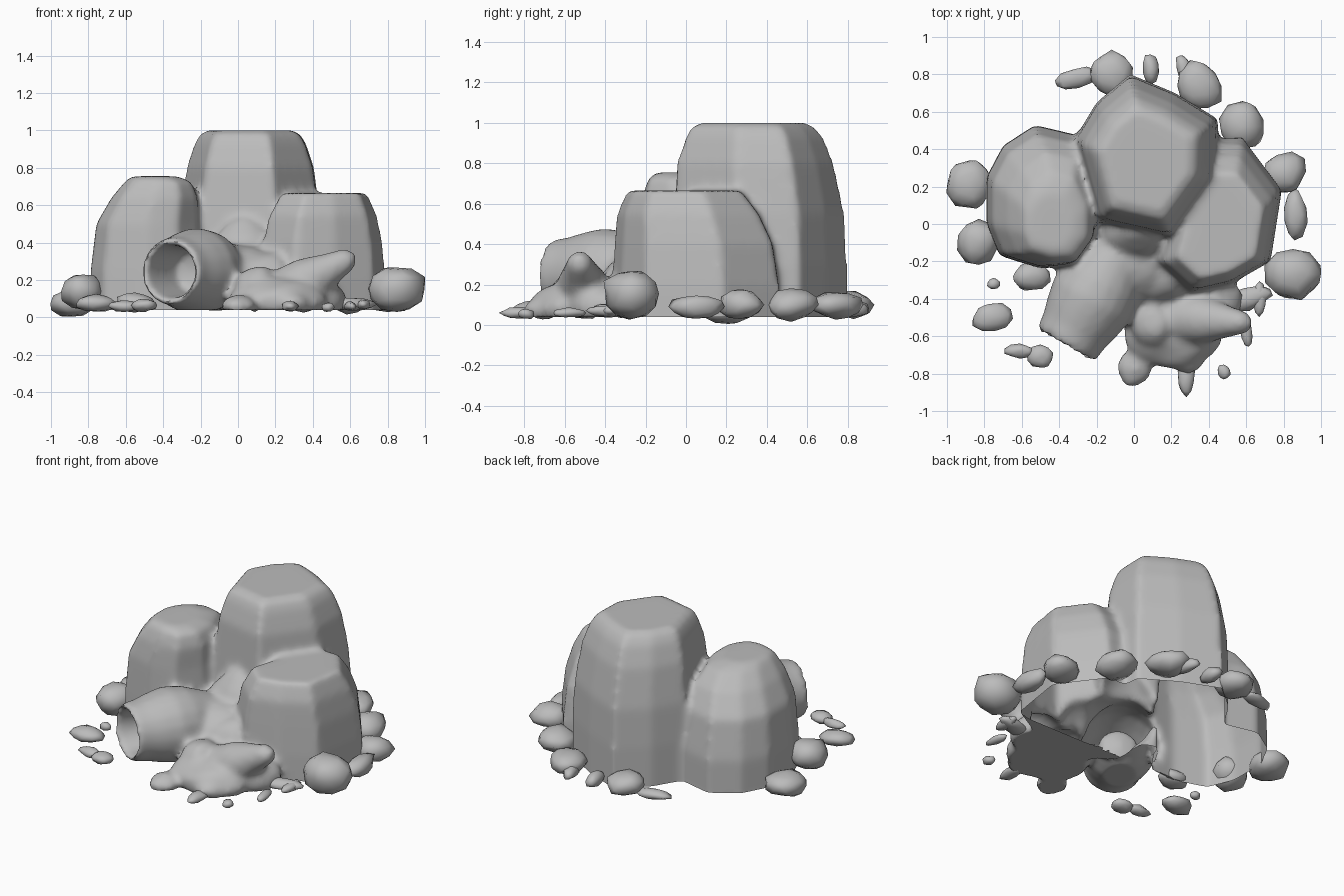
import bpy, bmesh, math, random
from mathutils import Vector, Matrix, noise

random.seed(4)
cube = bpy.data.objects.get("Cube")
if cube:
    bpy.data.objects.remove(cube, do_unlink=True)

stone = bpy.data.materials.new("grey_stone")
stone.use_nodes = True
COLOUR = (0.5, 0.5, 0.5, 1)
stone.diffuse_color = COLOUR
stone.node_tree.nodes["Principled BSDF"].inputs["Base Color"].default_value = COLOUR
FLOOR = 0.04


def make_object(name, bm):
    bmesh.ops.recalc_face_normals(bm, faces=bm.faces)
    mesh = bpy.data.meshes.new(name)
    bm.to_mesh(mesh)
    bm.free()
    mesh.materials.append(stone)
    obj = bpy.data.objects.new(name, mesh)
    bpy.context.collection.objects.link(obj)
    return obj


def activate(obj):
    bpy.ops.object.select_all(action='DESELECT')
    obj.select_set(True)
    bpy.context.view_layer.objects.active = obj


def skin(bm, rings):
    """Closed skin through rings of points."""
    loops = [[bm.verts.new(p) for p in ring] for ring in rings]
    n = len(loops[0])
    for a, b in zip(loops, loops[1:]):
        for i in range(n):
            j = (i + 1) % n
            bm.faces.new((a[i], a[j], b[j], b[i]))
    bm.faces.new(loops[0])
    bm.faces.new(loops[-1])


def boulder(bm, centre, outline, levels):
    """Faceted column: the outline scaled and shifted at each height."""
    cx, cy = centre
    skin(bm, [[(cx + (x - cx) * s + dx, cy + (y - cy) * s + dy, z) for x, y in outline]
              for z, s, dx, dy in levels])


def tube(bm, start, direction, profile, sides=18):
    """Round body along a slanted axis from (distance, radius) pairs."""
    start, axis = Vector(start), Vector(direction).normalized()
    u = axis.cross(Vector((0, 0, 1))).normalized()
    v = u.cross(axis)
    skin(bm, [[start + axis * t + (u * math.cos(a) + v * math.sin(a)) * r
               for a in (math.tau * i / sides for i in range(sides))]
              for t, r in profile])


def lump(bm, centre, radii, rough=0.0, detail=3):
    """Rounded stone with optional soft irregularity."""
    verts = bmesh.ops.create_icosphere(bm, subdivisions=detail, radius=1)["verts"]
    seed = Vector((random.random(), random.random(), random.random())) * 20
    for v in verts:
        p = v.co * (1 + rough * noise.noise(v.co * 1.3 + seed))
        v.co = Vector(centre) + Vector([c * r for c, r in zip(p, radii)])


bm = bmesh.new()
# Tall back boulder
boulder(bm, (0.06, 0.4),
        [(-.32, .45), (-.2, .65), (-.02, .8), (.22, .7), (.45, .56), (.44, .25),
         (.2, -.08), (-.2, .01)],
        [(-.1, 1, 0, 0), (.3, 1, 0, 0), (.55, .97, 0, 0), (.8, .89, 0, -.02),
         (.93, .78, 0, -.03), (.98, .7, 0, -.04), (1.0, .6, 0, -.04)])
# Boulder on the left side (+x)
boulder(bm, (0.48, 0.06),
        [(.11, -.2), (.3, -.37), (.52, -.32), (.73, -.2), (.79, .18), (.58, .46), (.3, .45)],
        [(-.1, 1, 0, 0), (.2, 1, 0, 0), (.4, .95, 0, -.01), (.55, .85, 0, -.04),
         (.665, .68, 0, -.06)])
# Boulder on the right side (-x)
boulder(bm, (-0.5, 0.14),
        [(-.79, 0), (-.79, .25), (-.7, .42), (-.53, .53), (-.32, .48), (-.2, .2),
         (-.2, -.05), (-.32, -.22), (-.5, -.24), (-.72, -.17)],
        [(-.1, 1, 0, 0), (.25, .99, 0, 0), (.5, .92, .01, -.02), (.64, .78, .05, -.06),
         (.725, .6, .07, -.1), (.755, .42, .05, -.13)])
# Hollow rock with a round mouth
tube(bm, (-.36, -.64, .245), (.5, .87, 0),
     [(.3, .02), (.27, .12), (.1, .135), (0, .145), (-.02, .165), (0, .18), (.08, .19),
      (.17, .215), (.27, .235), (.38, .22), (.5, .175), (.62, .13), (.72, .05)])
# Low front rock and the saddle joining it to the boulders
for centre, radii in [((.2, -.55, .09), (.27, .23, .13)), ((.1, -.53, .15), (.12, .13, .13)),
                      ((.14, -.26, .15), (.17, .19, .2)), ((0, -.77, .06), (.09, .1, .06)),
                      ((.02, -.2, .19), (.16, .22, .21)), ((.38, -.42, .09), (.2, .16, .13)),
                      ((.04, -.05, .25), (.22, .13, .28)), ((.28, -.7, .07), (.1, .1, .07))]:
    lump(bm, centre, radii, 0.15)
tube(bm, (.2, -.5, .1), (.42, -.03, .23), [(0, .14), (.2, .13), (.35, .085), (.45, .06), (.49, .02)])

# Fuse, soften, then flatten the base and open it behind the front rocks
cluster = make_object("boulder_cluster", bm)
activate(cluster)
remesh = cluster.modifiers.new("fuse", 'REMESH')
remesh.mode = 'VOXEL'
remesh.voxel_size = 0.02
soften = cluster.modifiers.new("soften", 'SMOOTH')
soften.factor = 0.5
soften.iterations = 9
for name in ("fuse", "soften"):
    bpy.ops.object.modifier_apply(modifier=name)
bm = bmesh.new()
bm.from_mesh(cluster.data)
for v in bm.verts:
    v.co.z = max(v.co.z, FLOOR)
bmesh.ops.remove_doubles(bm, verts=bm.verts, dist=0.001)
base = [f for f in bm.faces if all(v.co.z <= FLOOR + 1e-5 for v in f.verts)]
opening = [f for f in base if f.calc_center_median().y > -0.22]
bmesh.ops.delete(bm, geom=opening, context='FACES')
bm.to_mesh(cluster.data)
bm.free()
cluster.data.materials.clear()
cluster.data.materials.append(stone)
bpy.ops.object.shade_smooth_by_angle(angle=math.radians(50))

# Loose stones: x, y, z, radii and turn in degrees
STONES = [
    (.85, -.27, .155, .15, .145, .125, 0), (.8, .27, .1, .13, .11, .075, 20),
    (.86, .05, .09, .065, .13, .06, 0), (.58, .52, .1, .12, .13, .075, 0),
    (.35, .74, .1, .12, .13, .07, 20), (.27, .82, .08, .04, .09, .04, 15),
    (.09, .83, .08, .045, .08, .045, 0),
    (-.12, .8, .1, .12, .12, .07, 0), (-.31, .78, .07, .11, .05, .03, 15),
    (-.88, .21, .075, .12, .13, .075, 0), (-.83, -.1, .14, .11, .12, .1, 0),
    (-.55, -.28, .08, .1, .08, .05, 0), (-.75, -.32, .06, .035, .03, .025, 0),
    (-.76, -.5, .075, .11, .08, .045, 10), (-.61, -.68, .06, .08, .04, .03, 0),
    (-.5, -.71, .065, .07, .06, .035, 0), (.28, -.82, .06, .045, .1, .03, 0),
    (.48, -.79, .055, .035, .04, .025, 0), (.6, -.58, .06, .03, .08, .025, 10),
    (.6, -.4, .07, .14, .06, .035, 15), (.67, -.4, .07, .035, .09, .03, 0),
]
for i, (x, y, z, rx, ry, rz, turn) in enumerate(STONES):
    bm = bmesh.new()
    lump(bm, (0, 0, 0), (rx, ry, rz), 0.25, 2)
    bm.transform(Matrix.Translation((x, y, z)) @ Matrix.Rotation(math.radians(turn), 4, 'Z'))
    activate(make_object(f"loose_stone_{i + 1}", bm))
    bpy.ops.object.shade_smooth()
